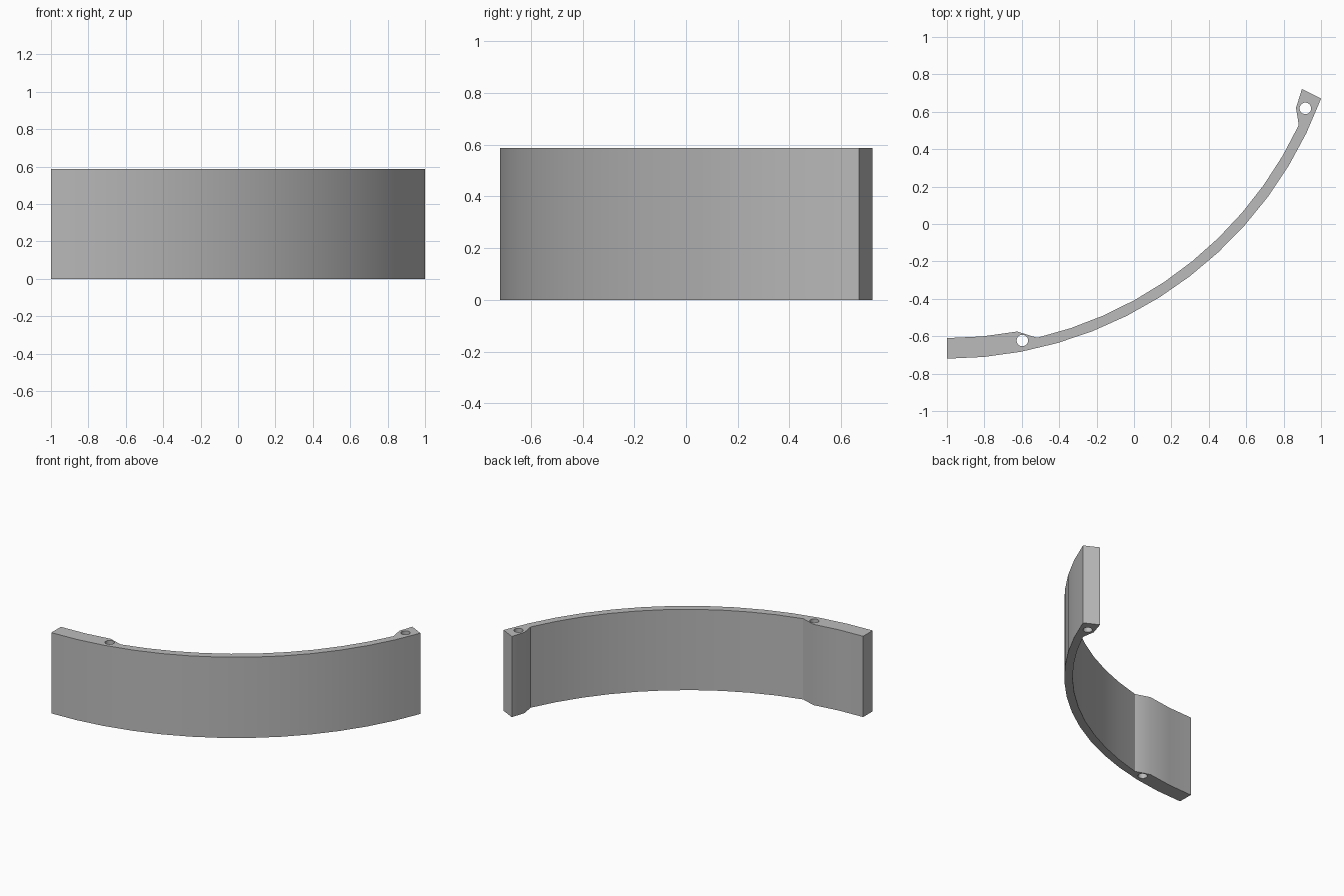
import bpy, bmesh
from math import sin, cos, radians
from mathutils import Vector

HEIGHT = 0.588
CENTRE = Vector((-1.0, 1.414))
R_OUTER, R_INNER, R_THICK = 2.134, 2.079, 2.024
SWEEP, SEGMENTS = 69.6, 13

old = bpy.data.objects.get("Cube")
if old:
    bpy.data.objects.remove(old, do_unlink=True)

grey = bpy.data.materials.new("plain grey")
grey.use_nodes = True
grey.diffuse_color = (0.5, 0.5, 0.5, 1)
grey.node_tree.nodes["Principled BSDF"].inputs["Base Color"].default_value = (0.5, 0.5, 0.5, 1)


def arc(radius, start, end, steps):
    """Points on an arc about CENTRE, angles measured from straight down."""
    angles = [radians(start + (end - start) * i / steps) for i in range(steps + 1)]
    return [CENTRE + radius * Vector((sin(a), -cos(a))) for a in angles]


def prism(name, points, bottom, top):
    """Extrude a flat outline between two heights."""
    bm = bmesh.new()
    base = bm.faces.new([bm.verts.new((p[0], p[1], bottom)) for p in points])
    grown = bmesh.ops.extrude_face_region(bm, geom=[base])["geom"]
    bmesh.ops.translate(bm, vec=(0, 0, top - bottom),
                        verts=[v for v in grown if isinstance(v, bmesh.types.BMVert)])
    bmesh.ops.recalc_face_normals(bm, faces=bm.faces)
    mesh = bpy.data.meshes.new(name)
    bm.to_mesh(mesh)
    bm.free()
    mesh.materials.append(grey)
    obj = bpy.data.objects.new(name, mesh)
    bpy.context.collection.objects.link(obj)
    return obj


# Curved wall: outer arc, end lug, thin inner arc, thick left-hand band
step = SWEEP / SEGMENTS
outline = arc(R_OUTER, 0, SWEEP, SEGMENTS)
outline += [(0.898, 0.722), (0.866, 0.62)]
outline += arc(R_INNER, 64.8, 13.4, 10)
outline += arc(R_THICK, 2 * step, 0, 2)
wall = prism("curved_wall", outline, 0, HEIGHT)

# Vertical pin holes through both thickened ends
bpy.context.view_layer.objects.active = wall
wall.select_set(True)
for x, y in ((-0.597, -0.623), (0.916, 0.618)):
    ring = [(x + 0.031 * cos(radians(a)), y + 0.031 * sin(radians(a)))
            for a in range(0, 360, 20)]
    cutter = prism("pin_hole_cutter", ring, -0.1, HEIGHT + 0.1)
    cutter.hide_render = True
    cut = wall.modifiers.new("pin_hole", "BOOLEAN")
    cut.operation, cut.solver, cut.object = "DIFFERENCE", "EXACT", cutter
    bpy.ops.object.modifier_apply(modifier=cut.name)
    bpy.data.objects.remove(cutter, do_unlink=True)

bpy.ops.object.shade_smooth_by_angle(angle=radians(30))
